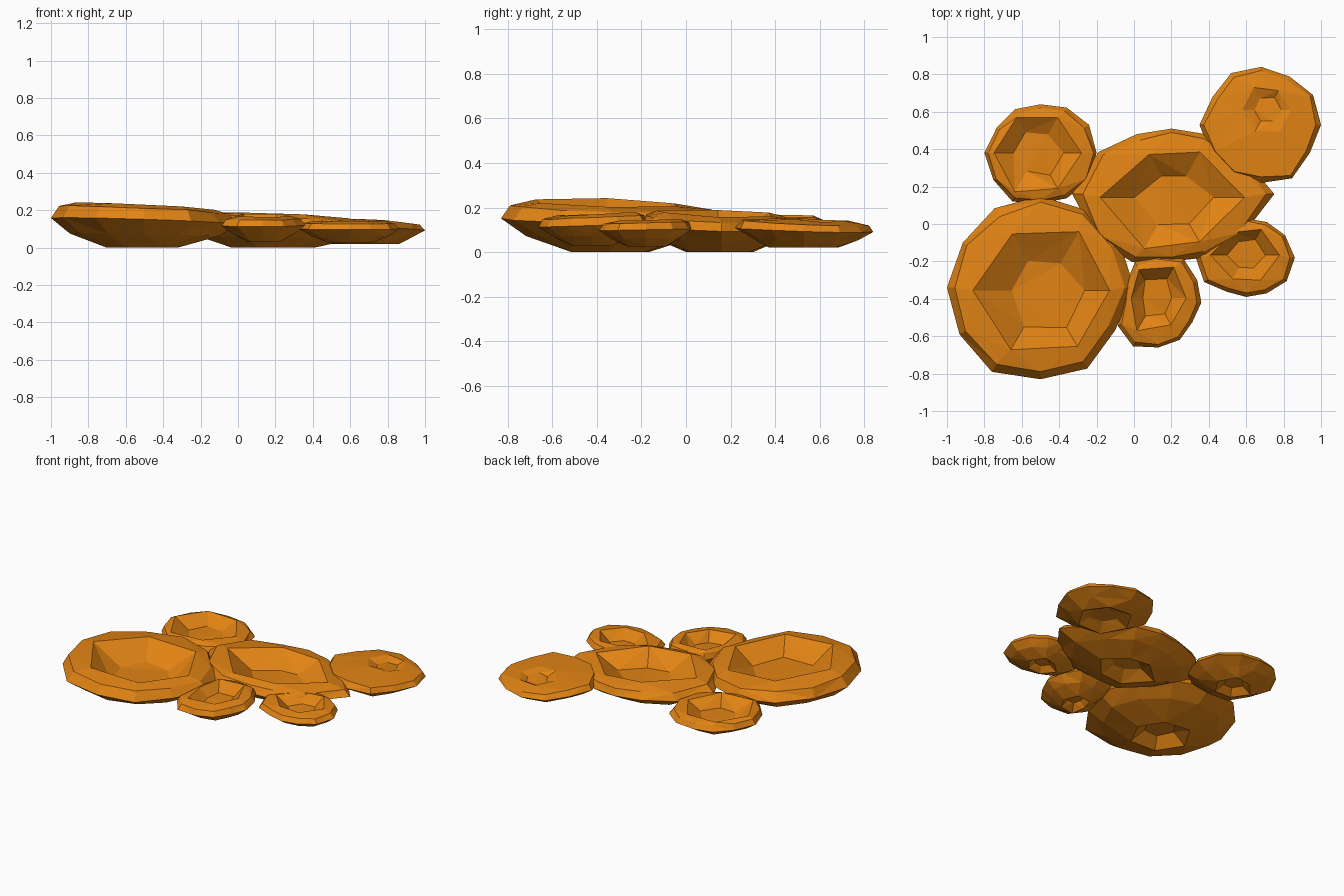
import bpy
import bmesh
import math
import random
from mathutils import Vector

cube = bpy.data.objects.get("Cube")
if cube:
    bpy.data.objects.remove(cube)

random.seed(4)
SIDES = 12

orange = bpy.data.materials.new("fungus_orange")
orange.use_nodes = True
orange.diffuse_color = (0.76, 0.23, 0.007, 1)
bsdf = next(n for n in orange.node_tree.nodes if n.type == "BSDF_PRINCIPLED")
bsdf.inputs["Base Color"].default_value = orange.diffuse_color


def add_ring(bm, cap, scale, level, wobble, step=1, shift=(0, 0)):
    """One ring of the cap outline, scaled about its centre and tilted with height."""
    radii, centre = cap["radii"], cap["centre"]
    low, high = cap["heights"]
    tilt_x, tilt_y = cap["tilt"]
    size = sum(radii) / SIDES
    verts = []
    for i in range(0, SIDES, step):
        angle = math.tau * i / SIDES
        r = radii[i] * scale * (1 + random.uniform(-wobble, wobble))
        x = r * math.cos(angle) + shift[0] * size
        y = r * math.sin(angle) + shift[1] * size
        z = low + (high - low) * (level + random.uniform(-wobble, wobble) * level * 0.5)
        z += (tilt_x * x + tilt_y * y) * level
        verts.append(bm.verts.new(Vector((centre[0] + x, centre[1] + y, z))))
    return verts


def bridge(bm, a, b):
    """Join two rings of equal size, or a ring to one with half as many points."""
    n, m = len(a), len(b)
    if n == m:
        for i in range(n):
            j = (i + 1) % n
            bm.faces.new((a[i], a[j], b[j], b[i]))
        return
    for k in range(m):
        nxt = (k + 1) % m
        middle = a[2 * k + 1]
        bm.faces.new((a[2 * k], middle, b[k]))
        bm.faces.new((middle, a[(2 * k + 2) % n], b[nxt]))
        bm.faces.new((middle, b[nxt], b[k]))


def build_cap(name, cap):
    bm = bmesh.new()
    # Underside: shallow dent inside a small foot flaring out to the widest edge
    dent = add_ring(bm, cap, cap["foot"] * 0.55, 0.28, 0.1, step=2)
    foot = add_ring(bm, cap, cap["foot"], 0, 0.1, step=2)
    belly = add_ring(bm, cap, 0.76, 0.3, 0.06)
    edge = add_ring(bm, cap, 1, 0.62, 0)
    # Top: rounded shoulder, raised lip and sunken dish
    shoulder = add_ring(bm, cap, 0.92, 0.87, 0.03)
    lip = add_ring(bm, cap, cap["lip"], 0.98, 0.06, step=2, shift=cap["shift"])
    floor = add_ring(bm, cap, cap["lip"] * 0.55, cap["dish"], 0.15, step=2, shift=cap["shift"])
    bridge(bm, foot, dent)
    bridge(bm, belly, foot)
    bridge(bm, belly, edge)
    bridge(bm, edge, shoulder)
    bridge(bm, shoulder, lip)
    bridge(bm, lip, floor)
    bm.faces.new(dent)
    bm.faces.new(floor)
    bmesh.ops.triangulate(bm, faces=bm.faces[:])
    bmesh.ops.recalc_face_normals(bm, faces=bm.faces[:])
    mesh = bpy.data.meshes.new(name)
    bm.to_mesh(mesh)
    bm.free()
    mesh.materials.append(orange)
    bpy.context.collection.objects.link(bpy.data.objects.new(name, mesh))


# Outline radii run counter-clockwise from +x, evenly spaced
caps = {
    "large_cap": dict(
        centre=(-0.5, -0.34), heights=(0, 0.23), tilt=(-0.05, -0.03),
        foot=0.38, lip=0.73, dish=0.5, shift=(0.05, -0.03),
        radii=(.5, .49, .48, .49, .49, .48, .5, .5, .52, .49, .5, .46)),
    "middle_cap": dict(
        centre=(0.2, 0.16), heights=(0, 0.178), tilt=(-0.05, -0.03),
        foot=0.4, lip=0.72, dish=0.46, shift=(0.03, -0.04),
        radii=(.55, .43, .37, .35, .37, .45, .53, .47, .42, .36, .39, .44)),
    "back_left_cap": dict(
        centre=(0.68, 0.53), heights=(0.02, 0.15), tilt=(-0.04, -0.05),
        foot=0.55, lip=0.42, dish=0.84, shift=(0.1, 0.25),
        radii=(.32, .32, .3, .31, .32, .3, .33, .31, .31, .31, .33, .3)),
    "back_right_cap": dict(
        centre=(-0.5, 0.38), heights=(0.03, 0.165), tilt=(-0.03, -0.02),
        foot=0.42, lip=0.79, dish=0.52, shift=(-0.06, 0),
        radii=(.3, .3, .28, .26, .27, .27, .3, .29, .3, .27, .28, .3)),
    "front_middle_cap": dict(
        centre=(0.13, -0.42), heights=(0.03, 0.175), tilt=(0, 0.05),
        foot=0.42, lip=0.72, dish=0.55, shift=(-0.06, 0.1),
        radii=(.23, .24, .27, .25, .25, .2, .19, .25, .27, .24, .23, .21)),
    "front_left_cap": dict(
        centre=(0.6, -0.18), heights=(0.025, 0.147), tilt=(0, 0.03),
        foot=0.42, lip=0.7, dish=0.5, shift=(0, 0.06),
        radii=(.26, .24, .22, .21, .2, .22, .27, .26, .21, .21, .22, .25)),
}

for cap_name, cap_spec in caps.items():
    build_cap(cap_name, cap_spec)
